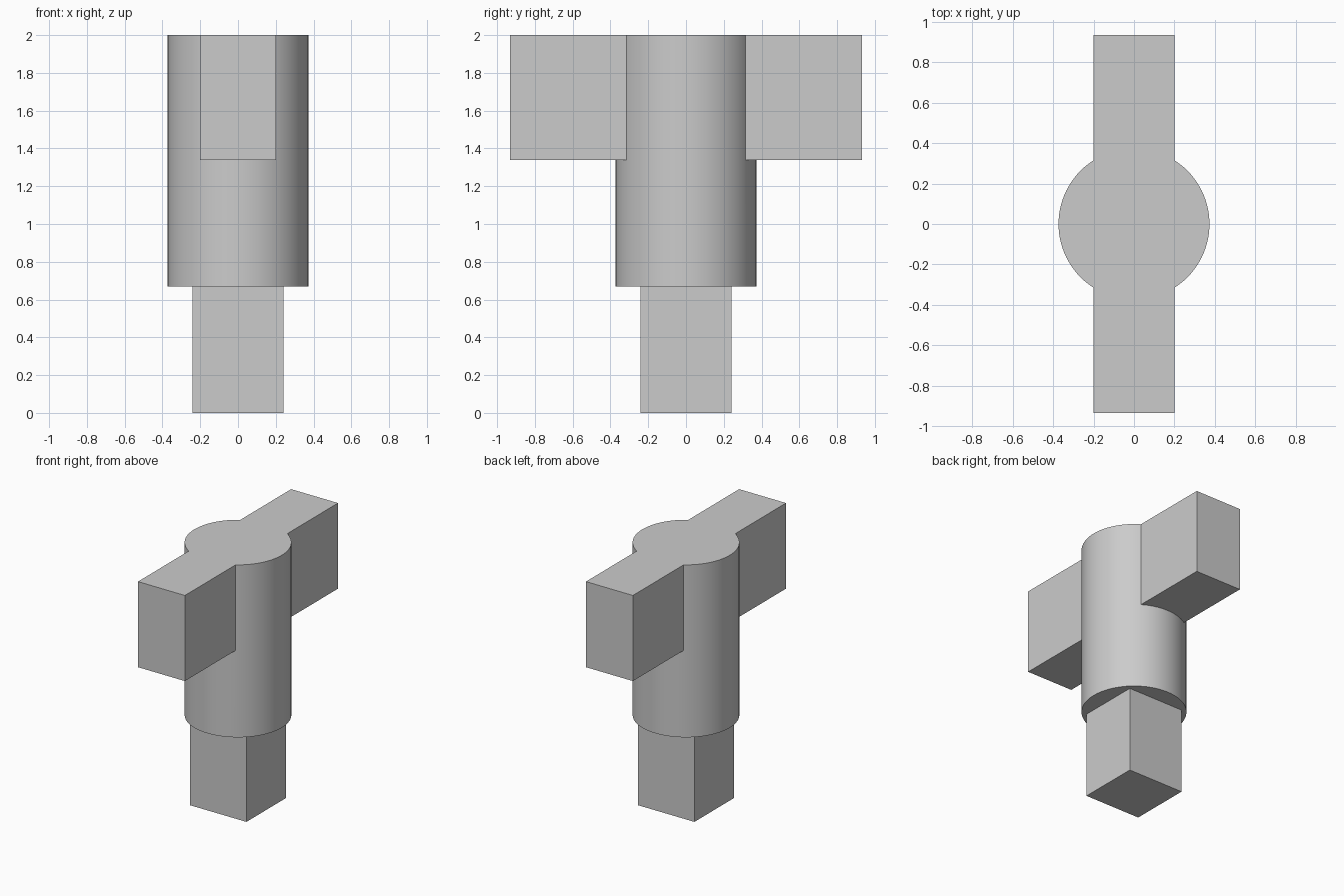
import bpy
import math

cube = bpy.data.objects.get("Cube")
if cube:
    bpy.data.objects.remove(cube, do_unlink=True)

GREY = (0.6, 0.6, 0.6, 1.0)
metal = bpy.data.materials.new("plain_grey")
metal.use_nodes = True
metal.diffuse_color = GREY
metal.node_tree.nodes["Principled BSDF"].inputs["Base Color"].default_value = GREY

TOP, BARREL_BASE, HANDLE_BASE = 2.0, 0.67, 1.34
RADIUS = 0.373


def finish(name):
    obj = bpy.context.object
    obj.name = obj.data.name = name
    obj.data.materials.append(metal)
    return obj


def box(name, width, depth, bottom, top):
    bpy.ops.mesh.primitive_cube_add(size=1, location=(0, 0, (bottom + top) / 2))
    bpy.context.object.scale = (width, depth, top - bottom)
    bpy.ops.object.transform_apply(location=False, rotation=False, scale=True)
    return finish(name)


# Square drive shank
box("square_shank", 0.48, 0.48, 0, BARREL_BASE)

# Crossbar, merged into the barrel so the top is one flush face
crossbar = box("crossbar_helper", 0.4, 1.866, HANDLE_BASE, TOP)

# Round barrel
bpy.ops.mesh.primitive_cylinder_add(
    vertices=96, radius=RADIUS, depth=TOP - BARREL_BASE,
    location=(0, 0, (TOP + BARREL_BASE) / 2))
barrel = finish("barrel_with_crossbar")
union = barrel.modifiers.new("join_crossbar", 'BOOLEAN')
union.operation = 'UNION'
union.solver = 'EXACT'
union.object = crossbar
bpy.ops.object.modifier_apply(modifier=union.name)
bpy.data.objects.remove(crossbar, do_unlink=True)
bpy.ops.object.shade_smooth_by_angle(angle=math.radians(30))
